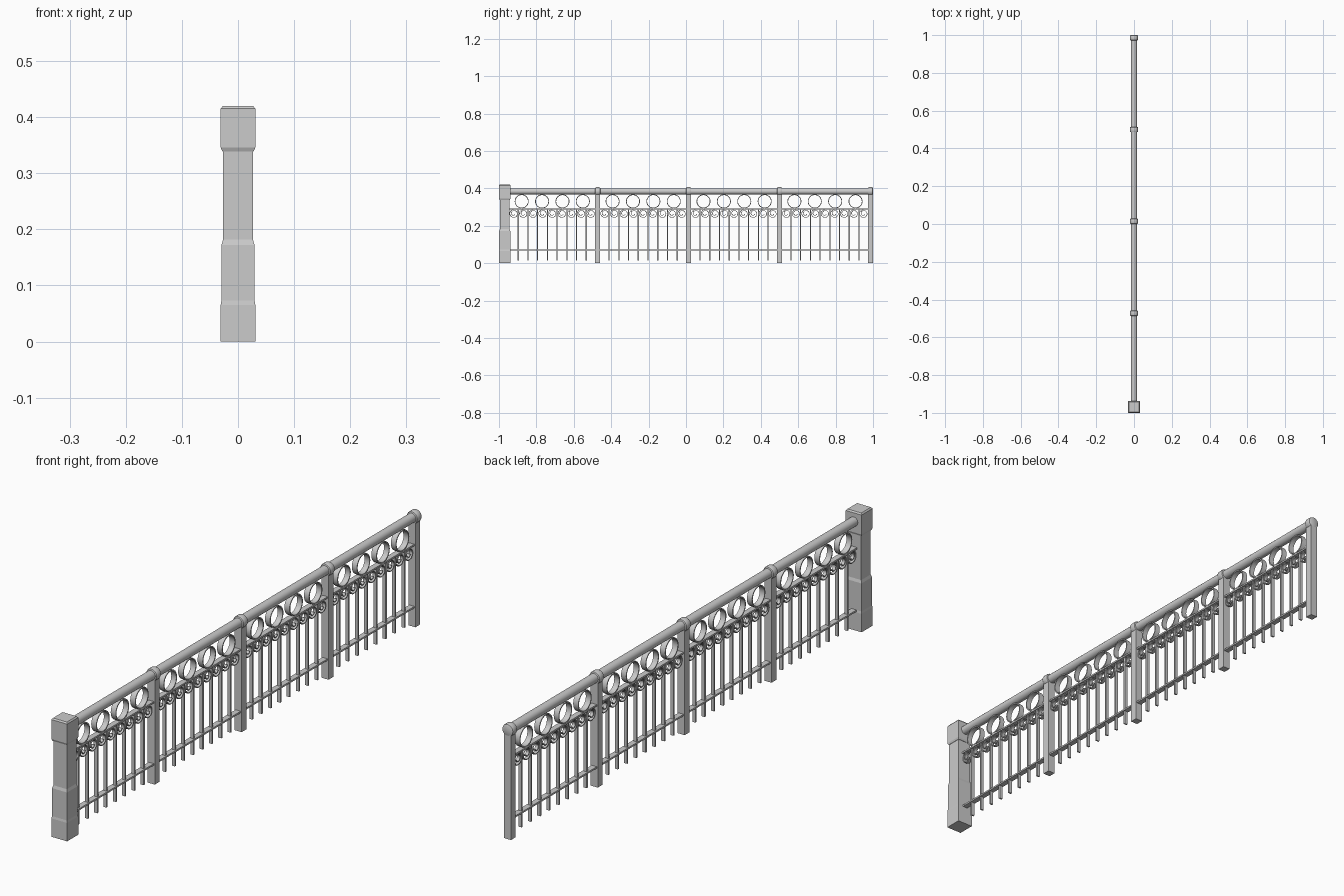
import bpy, bmesh, math
from mathutils import Matrix

if "Cube" in bpy.data.objects:
    bpy.data.objects.remove(bpy.data.objects["Cube"])

BAYS = [-0.715 + 0.486 * i for i in range(4)]
POSTS = [c + 0.243 for c in BAYS]
RAIL_Z = 0.384


def finish(name, bm, smooth=False):
    bmesh.ops.recalc_face_normals(bm, faces=bm.faces)
    me = bpy.data.meshes.new(name)
    bm.to_mesh(me)
    bm.free()
    ob = bpy.data.objects.new(name, me)
    bpy.context.collection.objects.link(ob)
    if smooth:
        bpy.context.view_layer.objects.active = ob
        ob.select_set(True)
        bpy.ops.object.shade_smooth_by_angle(angle=math.radians(35))
        ob.select_set(False)
    return ob


def box(bm, x, y0, y1, z0, z1):
    m = Matrix.Translation((0, (y0 + y1) / 2, (z0 + z1) / 2)) @ Matrix.Diagonal((x, y1 - y0, z1 - z0, 1))
    bmesh.ops.create_cube(bm, size=1, matrix=m)


def loft(bm, rings, closed=False):
    """Skin a list of vertex loops; cap the ends when not closed."""
    vs = [[bm.verts.new(p) for p in r] for r in rings]
    n = len(vs[0])
    for i in range(len(vs) if closed else len(vs) - 1):
        a, b = vs[i], vs[(i + 1) % len(vs)]
        for j in range(n):
            bm.faces.new((a[j], a[(j + 1) % n], b[(j + 1) % n], b[j]))
    if not closed:
        bm.faces.new(vs[0])
        bm.faces.new(vs[-1])


def strip(bm, cy, cz, polar, depth, thick, closed):
    """Flat metal strip bent along (angle, radius) points in the y-z plane."""
    d, rings = depth / 2, []
    for a, r in polar:
        c, s = math.cos(a), math.sin(a)
        rings.append([(x, cy + q * c, cz + q * s) for x, q in
                      ((-d, r), (d, r), (d, r - thick), (-d, r - thick))])
    loft(bm, rings, closed)


def lathe(bm, profile, sides):
    """Turn (y, radius) points around the handrail axis."""
    loft(bm, [[(r * math.cos(2 * math.pi * k / sides), y, RAIL_Z + r * math.sin(2 * math.pi * k / sides))
               for k in range(sides)] for y, r in profile])


# newel post with stepped shaft and block cap
bm = bmesh.new()
profile = [(0.031, 0), (0.031, 0.065), (0.0295, 0.073), (0.0295, 0.172), (0.0265, 0.182), (0.0265, 0.339),
           (0.028, 0.339), (0.031, 0.346), (0.031, 0.415), (0.027, 0.42)]
loft(bm, [[(sx * h, -0.969 + sy * h, z) for sx, sy in ((-1, -1), (1, -1), (1, 1), (-1, 1))]
          for h, z in profile])
finish("newel_post", bm)

# square intermediate posts
bm = bmesh.new()
for y in POSTS:
    box(bm, 0.028, y - 0.0135, y + 0.0135, 0, RAIL_Z)
finish("fence_posts", bm)

# round handrail
bm = bmesh.new()
lathe(bm, [(-0.945, 0.0165), (0.985, 0.0165)], 20)
finish("handrail", bm, True)

# rounded collars where posts meet the handrail
bm = bmesh.new()
for y in POSTS:
    lathe(bm, [(y - 0.014, 0.017), (y - 0.012, 0.0205), (y - 0.008, 0.022),
               (y + 0.008, 0.022), (y + 0.012, 0.0205), (y + 0.014, 0.017)], 20)
finish("rail_collars", bm, True)

# thin horizontal bars
bm = bmesh.new()
for z in (0.07, 0.29):
    box(bm, 0.02, -0.945, 0.98, z - 0.003, z + 0.003)
finish("cross_bars", bm)

pickets, rings, scrolls = bmesh.new(), bmesh.new(), bmesh.new()
circle = [(2 * math.pi * k / 24, 0.0375) for k in range(24)]
# curl: one full outer turn winding in to a small eye
curl = [(math.pi / 2 + 2 * math.pi * k / 20, 0.0225 - 0.014 * max(0, k - 12) / 22) for k in range(35)]
for c in BAYS:
    for i in range(8):
        y = c + (i - 3.5) * 0.052
        box(pickets, 0.012, y - 0.003, y + 0.003, 0.015, 0.29)
    for i in range(4):
        strip(rings, c + (i - 1.5) * 0.109, 0.3305, circle, 0.02, 0.004, True)
    for i in range(9):
        strip(scrolls, c + (i - 4) * 0.0515, 0.2655, curl, 0.012, 0.003, False)
finish("pickets", pickets)
finish("large_rings", rings, True)
finish("small_scrolls", scrolls, True)
